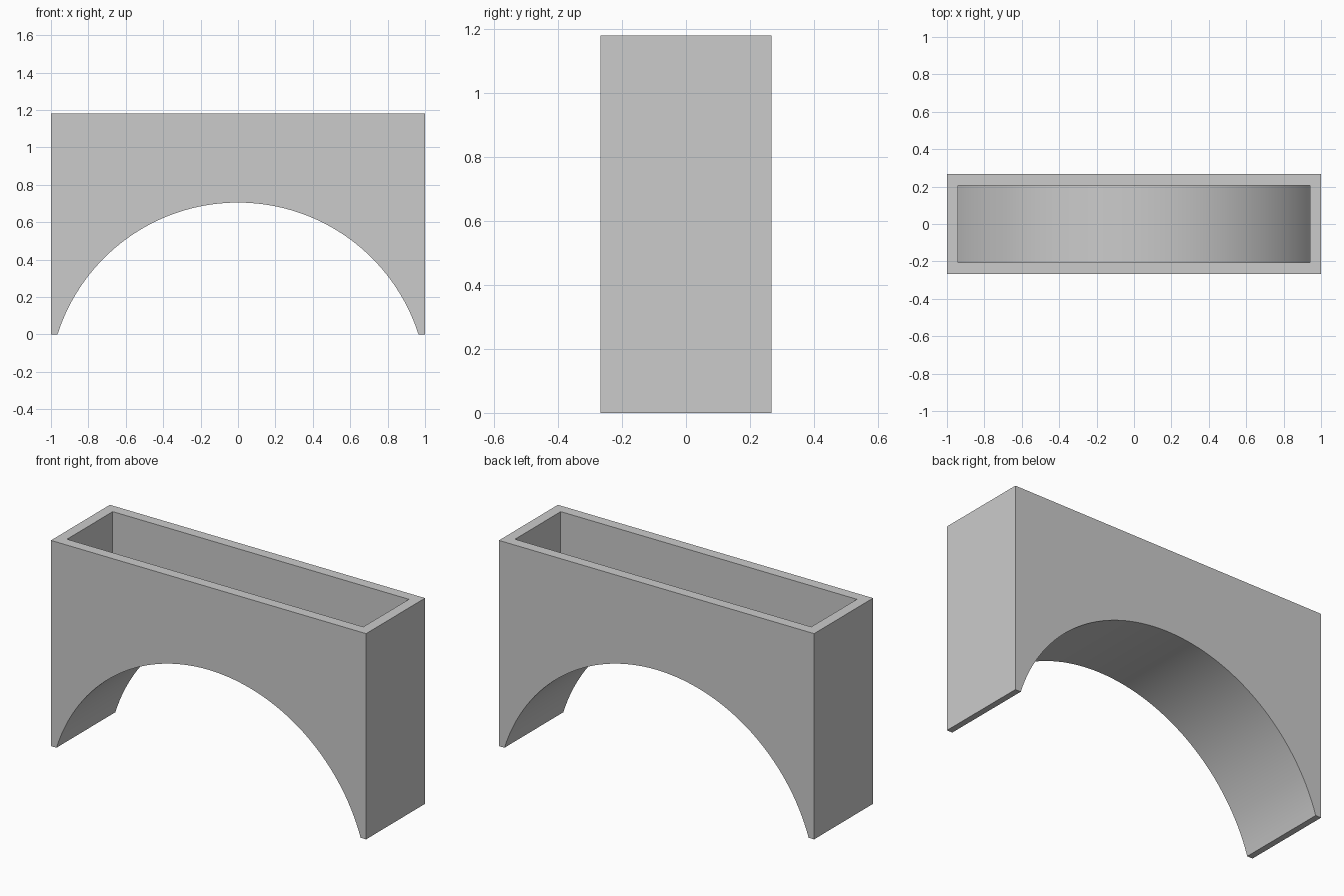
import bpy, bmesh, math

cube = bpy.data.objects.get("Cube")
if cube:
    bpy.data.objects.remove(cube, do_unlink=True)

HALF_W, HALF_D, HEIGHT = 1.0, 0.267, 1.18
WALL = 0.06
FOOT_X, CROWN = 0.965, 0.705
RADIUS = (FOOT_X ** 2 + CROWN ** 2) / (2 * CROWN)
CENTRE_Z = CROWN - RADIUS
SEGMENTS = 64


def arc(radius, half_x):
    """Points on the arch circle from +half_x over the crown to -half_x."""
    a = math.asin(half_x / radius)
    angles = [a - 2 * a * i / SEGMENTS for i in range(SEGMENTS + 1)]
    return [(radius * math.sin(t), CENTRE_Z + radius * math.cos(t)) for t in angles]


def add_shell(bm, profile, half_d):
    """Extrude a profile along y, leaving its first edge (the top) open."""
    front, back = ([bm.verts.new((x, y, z)) for x, z in profile]
                   for y in (-half_d, half_d))
    bm.faces.new(front)
    bm.faces.new(back[::-1])
    n = len(profile)
    for i in range(1, n):
        j = (i + 1) % n
        bm.faces.new((front[i], front[j], back[j], back[i]))
    return [front[0], front[1], back[1], back[0]]


bm = bmesh.new()

# Outer walls with the arched opening underneath
outer = [(-HALF_W, HEIGHT), (HALF_W, HEIGHT), (HALF_W, 0)]
outer += arc(RADIUS, FOOT_X) + [(-HALF_W, 0)]
outer_top = add_shell(bm, outer, HALF_D)

# Hollow inside, with a floor that follows the arch
inner_x = HALF_W - WALL
inner = [(-inner_x, HEIGHT), (inner_x, HEIGHT)] + arc(RADIUS + WALL, inner_x)
inner_top = add_shell(bm, inner, HALF_D - WALL)

# Flat rim joining the two shells
for i in range(4):
    j = (i + 1) % 4
    bm.faces.new((outer_top[i], outer_top[j], inner_top[j], inner_top[i]))

bmesh.ops.recalc_face_normals(bm, faces=bm.faces)
big = [f for f in bm.faces if len(f.verts) > 4]
bmesh.ops.triangulate(bm, faces=big)

mesh = bpy.data.meshes.new("arched_planter")
bm.to_mesh(mesh)
bm.free()
planter = bpy.data.objects.new("arched_planter", mesh)
bpy.context.collection.objects.link(planter)

# Plain grey finish
grey = bpy.data.materials.new("light_grey")
grey.use_nodes = True
colour = (0.6, 0.6, 0.6, 1)
grey.diffuse_color = colour
grey.node_tree.nodes["Principled BSDF"].inputs["Base Color"].default_value = colour
mesh.materials.append(grey)

bpy.ops.object.select_all(action="DESELECT")
planter.select_set(True)
bpy.context.view_layer.objects.active = planter
bpy.ops.object.shade_smooth_by_angle(angle=math.radians(25))
